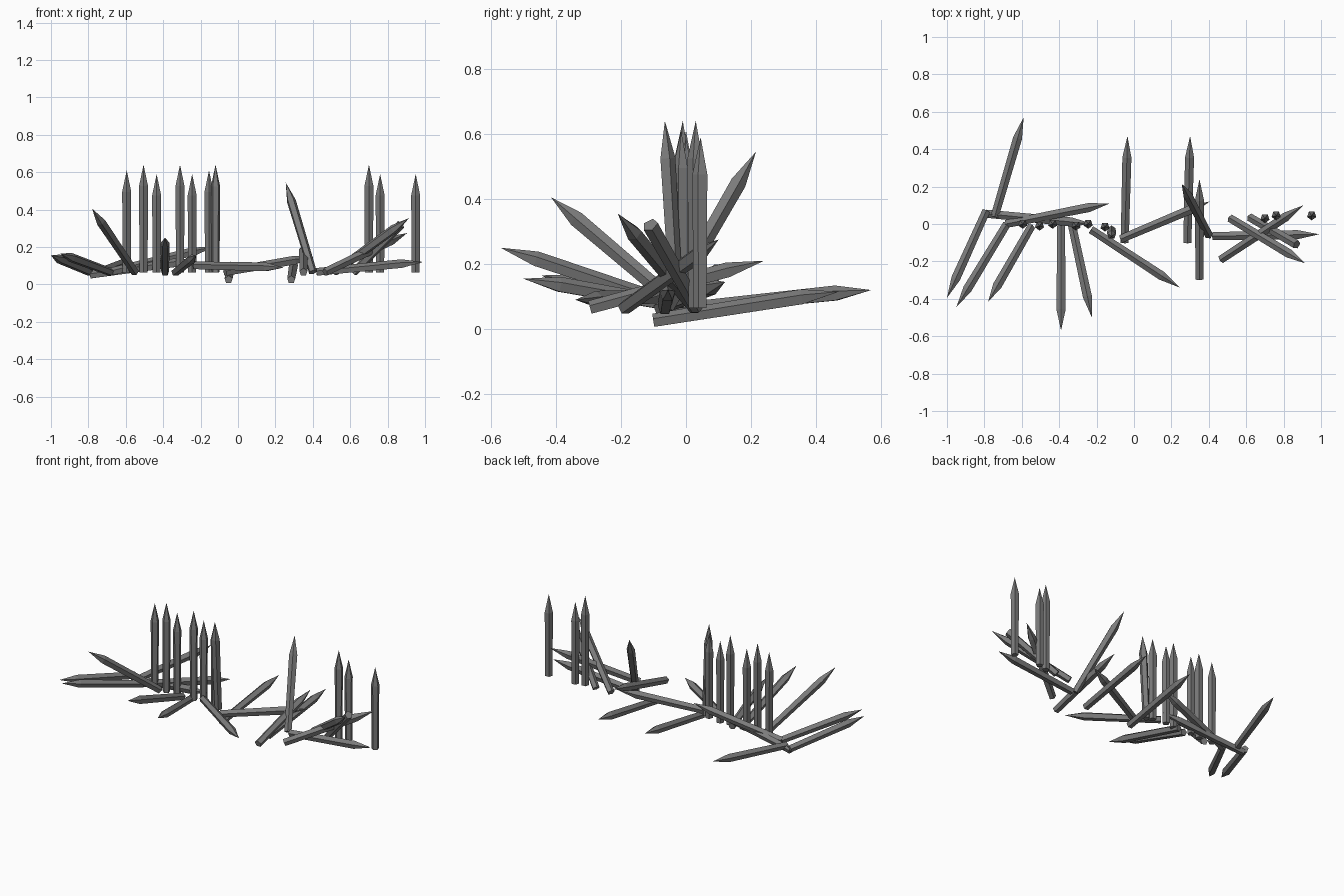
import bpy
import bmesh
from mathutils import Vector

cube = bpy.data.objects.get("Cube")
if cube:
    bpy.data.objects.remove(cube, do_unlink=True)

# Single weathered grey colour
GREY = (0.2, 0.2, 0.2, 1.0)
material = bpy.data.materials.new("weathered_grey")
material.use_nodes = True
material.diffuse_color = GREY
material.node_tree.nodes["Principled BSDF"].inputs["Base Color"].default_value = GREY

SIDES = 5
GROUND = 0.065        # height of the foot of most stakes
FOOT_RADIUS = 0.0225
SHOULDER_RADIUS = 0.0255
POINT_LENGTH = 0.115


def add_stake(name, foot, tip, pointed=True):
    """Five-sided post from foot to tip, sharpened unless it is a stump."""
    foot, tip = Vector(foot), Vector(tip)
    axis = tip - foot
    length = axis.length
    shaft = length - POINT_LENGTH if pointed else length

    bm = bmesh.new()
    bmesh.ops.create_cone(bm, cap_ends=True, segments=SIDES,
                          radius1=FOOT_RADIUS, radius2=SHOULDER_RADIUS, depth=shaft)
    bmesh.ops.translate(bm, verts=bm.verts, vec=(0, 0, shaft / 2))
    if pointed:
        # Replace the flat top by a sharpened point
        top = max(bm.faces, key=lambda face: face.calc_center_median().z)
        poked = bmesh.ops.poke(bm, faces=[top])
        poked["verts"][0].co = (0, 0, length)

    mesh = bpy.data.meshes.new(name)
    bm.to_mesh(mesh)
    bm.free()
    mesh.materials.append(material)
    stake = bpy.data.objects.new(name, mesh)
    stake.rotation_mode = "QUATERNION"
    stake.rotation_quaternion = axis.to_track_quat("Z", "Y")
    stake.location = foot
    bpy.context.collection.objects.link(stake)


# Standing stakes: x, y of the foot, height of the tip
standing = [
    (-.595, 0, .61), (-.505, -.01, .64), (-.435, 0, .59), (-.31, -.01, .64),
    (-.245, 0, .59), (-.155, -.015, .61), (.7, .03, .64), (.76, .045, .59),
    (.95, .045, .59),
]
for i, (x, y, top) in enumerate(standing):
    add_stake(f"standing_stake_{i}", (x, y, GROUND), (x, y, top))
add_stake("tilted_standing_stake", (-.12, -.03, GROUND), (-.12, -.065, .64))

# Leaning stakes rising from the common foot height: foot x, y, then tip x, y, z
leaning = [
    (-.79, .07, -1, -.395, .155),
    (-.68, 0, -.95, -.445, .165),
    (-.55, -.015, -.78, -.415, .405),
    (-.39, -.01, -.39, -.57, .25),
    (-.335, .01, -.225, -.5, .155),
    (-.07, -.08, .405, .12, .145),
    (-.745, .04, -.59, .57, .12),
    (-.685, 0, -.13, .11, .2),
    (.35, -.295, .35, .24, .21),
    (.4, -.06, .255, .215, .545),
    (.42, -.065, .99, -.055, .12),
    (.465, -.19, .905, .1, .275),
    (.515, .03, .915, -.21, .355),
]
for i, (x, y, *tip) in enumerate(leaning):
    add_stake(f"leaning_stake_{i}", (x, y, GROUND), tip)

# Fallen stakes lying almost flat
add_stake("fallen_stake_left", (-.05, -.1, .025), (-.035, .47, .115))
add_stake("fallen_stake_middle", (.285, -.1, .025), (.3, .47, .115))
add_stake("fallen_stake_front", (-.23, -.03, .1), (.245, -.34, .09))
add_stake("fallen_stake_right", (-.79, .055, .05), (-.22, 0, .13))

# Broken stake without a point
add_stake("broken_stake", (.62, .035, GROUND), (.87, -.11, .32), pointed=False)
